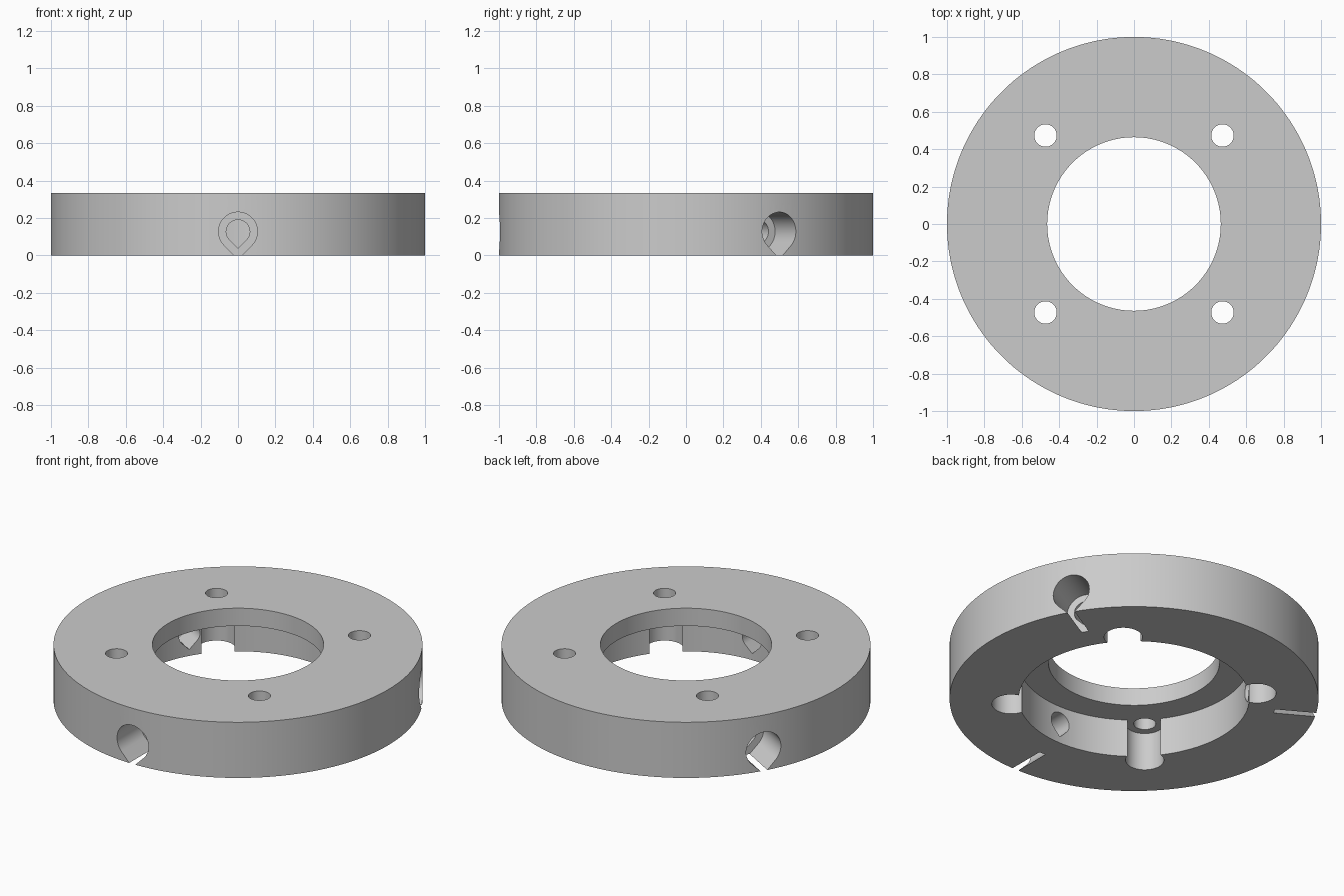
import bpy, bmesh, math
from mathutils import Matrix

if "Cube" in bpy.data.objects:
    bpy.data.objects.remove(bpy.data.objects["Cube"])

HEIGHT = 0.333
STEP_Z = 0.227      # ceiling of the underside recess
HOLE_Z = 0.127      # axis height of the radial holes

grey = bpy.data.materials.new("plain grey")
grey.diffuse_color = (0.6, 0.6, 0.6, 1)
grey.use_nodes = True
grey.node_tree.nodes["Principled BSDF"].inputs["Base Color"].default_value = grey.diffuse_color


def cylinder(name, radius, z0, z1, x=0, y=0, sides=64):
    bpy.ops.mesh.primitive_cylinder_add(vertices=sides, radius=radius, depth=z1 - z0,
                                        location=(x, y, (z0 + z1) / 2))
    obj = bpy.context.object
    obj.name = name
    return obj


def teardrop(name, radius, r0, r1, angle):
    """Radial teardrop prism, tip down, from distance r0 to r1."""
    pts = [(0, -radius * math.sqrt(2))]
    for i in range(49):
        a = math.radians(-45 + 270 * i / 48)
        pts.append((radius * math.cos(a), radius * math.sin(a)))
    bm = bmesh.new()
    face = bm.faces.new([bm.verts.new((r0, u, HOLE_Z + v)) for u, v in pts])
    ext = bmesh.ops.extrude_face_region(bm, geom=[face])
    moved = [g for g in ext["geom"] if isinstance(g, bmesh.types.BMVert)]
    bmesh.ops.translate(bm, verts=moved, vec=(r1 - r0, 0, 0))
    bmesh.ops.recalc_face_normals(bm, faces=bm.faces)
    bm.transform(Matrix.Rotation(angle, 4, 'Z'))
    mesh = bpy.data.meshes.new(name)
    bm.to_mesh(mesh)
    bm.free()
    obj = bpy.data.objects.new(name, mesh)
    bpy.context.collection.objects.link(obj)
    return obj


# Main ring blank
ring = cylinder("mounting_ring", 1.0, 0, HEIGHT, sides=180)
ring.data.materials.append(grey)

# Stepped centre bore: narrow on top, wide recess below
cutters = [cylinder("recess_cutter", 0.625, -0.1, STEP_Z, sides=128),
           cylinder("bore_cutter", 0.464, 0.1, 0.5, sides=128)]

# Four screw holes with wide pockets underneath
for sx in (-1, 1):
    for sy in (-1, 1):
        x, y = 0.473 * sx, 0.473 * sy
        cutters.append(cylinder("pocket_cutter", 0.104, -0.1, STEP_Z, x, y))
        cutters.append(cylinder("screw_hole_cutter", 0.06, 0.1, 0.5, x, y, 48))

# Three stepped teardrop holes through the rim
for deg in (-90, 30, 150):
    a = math.radians(deg)
    cutters.append(teardrop("rim_hole_cutter", 0.104, 0.773, 1.1, a))
    cutters.append(teardrop("rim_bore_cutter", 0.063, 0.5, 0.85, a))

# Cut everything, then remove the cutters
bpy.ops.object.select_all(action='DESELECT')
ring.select_set(True)
bpy.context.view_layer.objects.active = ring
for cutter in cutters:
    cutter.hide_render = True
    mod = ring.modifiers.new("cut", 'BOOLEAN')
    mod.operation = 'DIFFERENCE'
    mod.solver = 'EXACT'
    mod.object = cutter
    bpy.ops.object.modifier_apply(modifier=mod.name)
for cutter in cutters:
    bpy.data.objects.remove(cutter)

bpy.ops.object.shade_smooth_by_angle(angle=math.radians(30))
